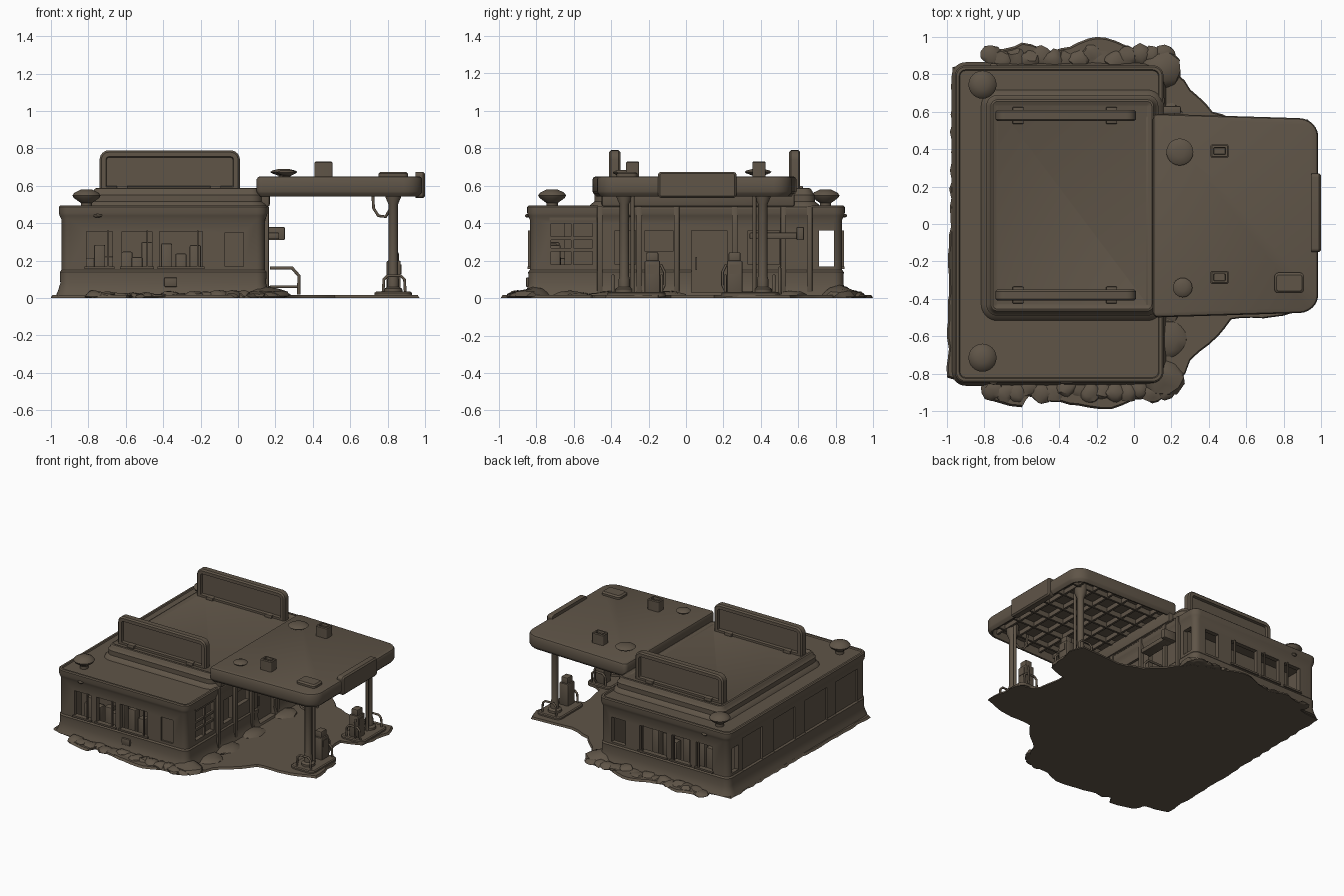
import bpy, bmesh, math, random
from mathutils import Vector, noise

if "Cube" in bpy.data.objects:
    bpy.data.objects.remove(bpy.data.objects["Cube"])

random.seed(4)
MAT = bpy.data.materials.new("weathered_brown")
MAT.diffuse_color = (0.115, 0.09, 0.064, 1)
MAT.use_nodes = True
MAT.node_tree.nodes["Principled BSDF"].inputs["Base Color"].default_value = MAT.diffuse_color


def finish(name, bm):
    bmesh.ops.remove_doubles(bm, verts=bm.verts, dist=1e-5)
    bmesh.ops.recalc_face_normals(bm, faces=bm.faces)
    me = bpy.data.meshes.new(name)
    bm.to_mesh(me)
    bm.free()
    me.materials.append(MAT)
    ob = bpy.data.objects.new(name, me)
    bpy.context.collection.objects.link(ob)
    return ob


def rounded(rect, radii, inset):
    """Rounded rectangle ring; radii go NE, NW, SW, SE."""
    x0, x1, y0, y1 = rect
    pts = []
    for k, (cx, cy, sx, sy) in enumerate([(x1, y1, -1, -1), (x0, y1, 1, -1), (x0, y0, 1, 1), (x1, y0, -1, 1)]):
        r = max(radii[k], inset + 0.004)
        for i in range(7):
            a = math.pi / 2 * (k + i / 6)
            pts.append((cx + sx * r + (r - inset) * math.cos(a), cy + sy * r + (r - inset) * math.sin(a)))
    return pts


def loft(name, rect, radii, levels, axis="z"):
    """Stack rounded rings at (height, inset) levels and cap both ends."""
    if not isinstance(radii, (list, tuple)):
        radii = [radii] * 4
    bm = bmesh.new()
    rings = []
    for h, inset in levels:
        rings.append([bm.verts.new((u, v, h) if axis == "z" else (u, h, v) if axis == "y" else (h, u, v))
                      for u, v in rounded(rect, radii, inset)])
    n = len(rings[0])
    for a, b in zip(rings, rings[1:]):
        for i in range(n):
            bm.faces.new((a[i], a[(i + 1) % n], b[(i + 1) % n], b[i]))
    bm.faces.new(rings[0])
    bm.faces.new(rings[-1])
    return finish(name, bm)


def box(name, x0, x1, y0, y1, z0, z1, bevel=0):
    bm = bmesh.new()
    bmesh.ops.create_cube(bm, size=1)
    for v in bm.verts:
        v.co = Vector(((x0 + x1) / 2 + v.co.x * (x1 - x0), (y0 + y1) / 2 + v.co.y * (y1 - y0),
                       (z0 + z1) / 2 + v.co.z * (z1 - z0)))
    if bevel:
        bmesh.ops.bevel(bm, geom=bm.edges[:], offset=bevel, segments=2, affect="EDGES", profile=0.5)
    return finish(name, bm)


def cut(ob, *dims):
    cutter = box("cutter", *dims)
    cutter.hide_render = True
    m = ob.modifiers.new("cut", "BOOLEAN")
    m.operation, m.solver, m.object = "DIFFERENCE", "EXACT", cutter
    bpy.context.view_layer.objects.active = ob
    bpy.ops.object.modifier_apply(modifier=m.name)
    bpy.data.objects.remove(cutter)


def pipe(name, pts, r):
    cu = bpy.data.curves.new(name, "CURVE")
    cu.dimensions, cu.bevel_depth, cu.bevel_resolution, cu.use_fill_caps = "3D", r, 3, True
    sp = cu.splines.new("POLY")
    sp.points.add(len(pts) - 1)
    for p, co in zip(sp.points, pts):
        p.co = (*co, 1)
    cu.materials.append(MAT)
    ob = bpy.data.objects.new(name, cu)
    bpy.context.collection.objects.link(ob)


def lump(name, x, y, z, sx, sy, sz):
    bm = bmesh.new()
    bmesh.ops.create_icosphere(bm, subdivisions=2, radius=1)
    off = Vector((random.random() * 50, random.random() * 50, 0))
    for v in bm.verts:
        k = 1 + 0.35 * noise.noise(v.co * 1.7 + off)
        v.co = Vector((x + v.co.x * k * sx, y + v.co.y * k * sy, max(0.001, z + v.co.z * k * sz)))
    finish(name, bm)


def vent(name, x, y, r, z, h):
    loft(name, (x - r, x + r, y - r, y + r), r,
         [(z - 0.01, r * .6), (z + h * .2, r * .6), (z + h * .5, r * .1), (z + h * .65, 0),
          (z + h * .82, r * .15), (z + h, r * .6)])


# broken ground slab
outline = [(-1, -.82), (-.82, -.86), (-.78, -.94), (-.6, -.98), (-.57, -.92), (-.4, -.95), (-.3, -.97),
           (-.12, -.99), (0, -.94), (.14, -.94), (.24, -.85), (.3, -.73), (.45, -.6), (.52, -.51), (.8, -.49),
           (.97, -.43), (.94, -.15), (.8, -.08), (.77, .15), (.92, .2), (.97, .45), (.93, .56), (.74, .55),
           (.6, .54), (.42, .6), (.3, .72), (.2, .85), (.12, .9), (0, .93), (-.1, .98), (-.2, 1), (-.3, .97),
           (-.45, .92), (-.6, .97), (-.75, .93), (-.8, .86), (-.97, .84)]
bm = bmesh.new()
edge = []
for a, b in zip(outline, outline[1:] + outline[:1]):
    n = max(1, int(math.dist(a, b) / 0.05))
    for i in range(n):
        j = 0.008 if i else 0
        edge.append((a[0] + (b[0] - a[0]) * i / n + random.uniform(-j, j),
                     a[1] + (b[1] - a[1]) * i / n + random.uniform(-j, j)))
low = [bm.verts.new((x, y, 0)) for x, y in edge]
top = [bm.verts.new((x * .99, y * .99, 0.016)) for x, y in edge]
for i in range(len(edge)):
    k = (i + 1) % len(edge)
    bm.faces.new((low[i], low[k], top[k], top[i]))
bm.faces.new(low)
bm.faces.new(top)
finish("broken_slab", bm)

# rubble along front and back walls, and drifts by the forecourt wall
for s in (-1, 1):
    for i in range(15):
        lump("rubble", -.76 + i * .066, s * random.uniform(.87, .91), .008, .06, .055, random.uniform(.015, .035))
    lump("corner_drift", .15, s * .82, .01, .12, .1, .05)
for y in (-.62, -.4, -.1, .3, .55):
    lump("wall_drift", .19, y, .008, .09, .11, .03)

# building shell: flared foot, cornice band, hollow inside
walls = loft("building_walls", (-.95, .15, -.84, .84), .05,
             [(.01, -.025), (.04, -.012), (.08, 0), (.14, -.003), (.15, .006), (.42, .006), (.44, -.004),
              (.455, -.008), (.488, -.008), (.495, 0), (.495, .015), (.486, .02)])
cut(walls, -.91, .11, -.80, .80, .03, .43)
wins = [(-.81, -.67), (-.62, -.46), (-.42, -.19)]
for s in (-1, 1):
    ya, yb = sorted((s * .78, s * .9))
    for a, b in wins:
        cut(walls, a, b, ya, yb, .165, .355)
ya = -.85
cut(walls, -.07, .03, -.9, -.822, .17, .35)
cut(walls, -.07, .05, .78, .9, .165, .355)
for a, b, z0, z1 in [(-.72, -.5, .18, .4), (-.22, -.07, .25, .36), (.03, .22, .03, .36), (.33, .5, .18, .36),
                     (.71, .79, .17, .36), (-.38, -.27, .18, .36)]:
    cut(walls, .09, .2, a, b, z0, z1)
cut(walls, -1, -.9, .71, .79, .17, .36)
for a, b in [(.42, .66), (.02, .28), (-.37, -.1), (-.74, -.47)]:
    cut(walls, -1, -.93, a, b, .14, .39)

# interior block and debris seen through the windows
box("interior_core", -.88, .07, -.65, .63, .02, .43)
for s in (-1, 1):
    for a, b in wins:
        for i in range(3):
            x = a + (b - a) * (i + .5) / 3
            h = random.uniform(.2, .3)
            y = s * random.uniform(.63, .68) - (.04 if s < 0 else 0)
            box("debris", x - .03, x + .03, y - .03, y + .03, .03, h, .008)
        # window sill and slim frame
        y = s * .838
        box("window_sill", a - .01, b + .01, y - .008, y + .008, .155, .168)
        box("window_mullion", b - .03, b - .02, y - .006, y + .006, .16, .36)
for z in (.25, .31):
    box("side_window_bar", .125, .142, -.72, -.5, z, z + .018)
box("side_window_post", .125, .145, -.615, -.6, .18, .4)
box("door_panel", .11, .125, .02, .23, .03, .37)
box("door_handle", .125, .14, .05, .06, .15, .22)
for y in (-.46, -.25, -.05, .26, .52, .66):
    box("wall_post", .135, .165, y - .015, y + .015, .01, .49, .004)
box("side_cornice_step", .13, .15, -.73, -.48, .415, .435)
box("wall_box", -.395, -.325, -.855, -.83, .06, .11, .006)
for s in (-1, 1):
    lump("wall_lamp", -.75, s * .845, .44, .022, .015, .01)

# raised roof platform with a rim, and two signboards
loft("roof_platform", (-.79, .13, -.49, .69), .06,
     [(.48, -.03), (.5, -.02), (.515, 0), (.55, 0), (.56, .012), (.572, .016), (.585, .025), (.588, .035),
      (.582, .05), (.578, .06)])
box("roof_link", .06, .17, -.45, .58, .49, .58, .01)
for y in (-.41, .55):
    loft("roof_sign", (-.74, .01, .56, .79), (.05, .05, .02, .02),
         [(y + .02, .038), (y, .034), (y, .01), (y + .01, 0), (y + .05, 0), (y + .06, .01), (y + .06, .034),
          (y + .04, .038)], "y")
    for x in (-.62, -.12):
        box("sign_foot", x - .03, x + .03, y - .015, y + .075, .57, .6, .006)
for y in (-.715, .745):
    vent("roof_vent", -.81, y, .075, .49, .09)

# canopy with hollow underside
canopy = loft("canopy", (.10, .985, -.50, .59), (.1, .03, .03, .1),
              [(.605, .035), (.545, .032), (.543, .02), (.56, .004), (.57, 0), (.635, 0), (.646, .006), (.65, .016)])
for v in canopy.data.vertices:
    v.co.y = .045 + (v.co.y - .045) * (1 - .05 * (v.co.x - .1) / .89)
for i in range(6):
    x = .22 + i * .13
    box("canopy_cross_beam", x - .008, x + .008, -.45, .54, .572, .607)
for i in range(6):
    y = -.36 + i * .16
    box("canopy_long_beam", .13, .955, y - .008, y + .008, .566, .607)
loft("canopy_fascia_board", (-.15, .27, .535, .675), .02, [(.95, 0), (.99, 0), (1.0, .01)], "x")
loft("canopy_hatch", (.75, .91, -.37, -.26), .025, [(.64, 0), (.665, 0), (.675, .012)])
vent("canopy_vent", .245, .385, .072, .645, .045)
vent("canopy_small_vent", .26, -.34, .052, .645, .04)
for y in (.39, -.285):
    loft("canopy_duct", (.41, .505, y - .035, y + .035), .008,
         [(.64, 0), (.725, 0), (.73, .006), (.73, .016), (.715, .018)])

# columns, pump islands, pumps and guard hoops, mirrored about the canopy centre
for y, d in ((-.33, 1), (.41, -1)):
    loft("canopy_column", (.8, .86, y - .03, y + .03), .03,
         [(.01, -.02), (.05, -.018), (.06, 0), (.1, 0), (.12, .005), (.5, .005), (.54, -.012), (.6, -.015)])
    pipe("column_drain", [(.845, y + d * .045, .02), (.845, y + d * .045, .6)], .011)
    ya, yb = sorted((y - d * .09, y + d * .22))
    loft("pump_island", (.73, .93, ya, yb), .04, [(.005, 0), (.028, 0), (.034, .008)])
    py = y + d * .15
    box("fuel_pump", .795, .87, py - .042, py + .042, .02, .2, .008)
    box("pump_head", .805, .86, py - .032, py + .032, .19, .245, .008)
    box("pump_display", .868, .874, py - .028, py + .028, .13, .18)
    pipe("pump_hose", [(.85, py + d * .045, .18), (.86, py + d * .065, .14), (.86, py + d * .065, .07),
                       (.855, py + d * .05, .04)], .007)
    for yy in (y - d * .06, py + d * .05):
        pipe("guard_hoop", [(.775, yy, .02), (.78, yy, .1), (.8, yy, .12), (.87, yy, .12), (.89, yy, .1),
                            (.895, yy, .02)], .008)
pipe("hanging_cable", [(.72, -.3, .56), (.725, -.3, .48), (.75, -.3, .44), (.79, -.31, .435), (.81, -.32, .47)], .008)

# awning box and handrail by the back of the forecourt wall
box("wall_awning", .14, .22, .34, .62, .315, .35, .006)
box("awning_bracket", .14, .25, .59, .63, .31, .38, .006)
pipe("handrail", [(.17, .5, .16), (.29, .5, .16), (.325, .5, .12), (.325, .5, .02)], .009)
pipe("handrail_lower", [(.17, .5, .06), (.325, .5, .06)], .007)

# smooth shading with sharp edges kept
bpy.ops.object.select_all(action="DESELECT")
for ob in bpy.context.scene.objects:
    if ob.type == "MESH":
        ob.select_set(True)
        bpy.context.view_layer.objects.active = ob
bpy.ops.object.shade_smooth_by_angle(angle=math.radians(35))
